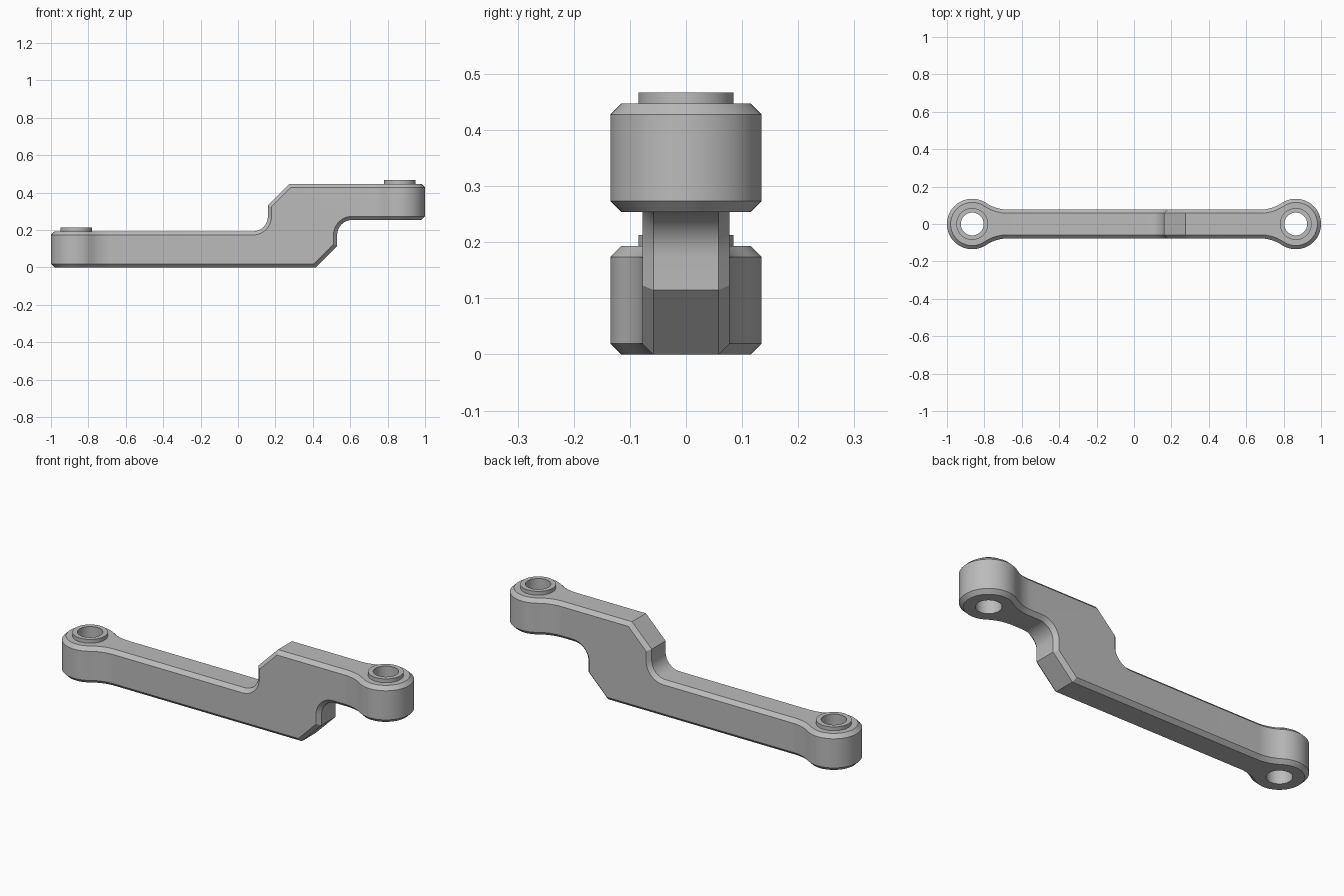
import bpy, bmesh
from math import radians, cos, sin, tan, sqrt, atan2, pi

if "Cube" in bpy.data.objects:
    bpy.data.objects.remove(bpy.data.objects["Cube"], do_unlink=True)

CHAMFER = 0.0195
EYE_X, EYE_R = 0.865, 0.135          # round end eyes
HOLE_R, BOSS_R, BOSS_H = 0.061, 0.085, 0.02
BEAM_Y, FLARE_R = 0.0775, 0.2        # half width and flare into the eyes
LOW_TOP, HIGH_TOP = 0.193, 0.447
STEP_X, STEP_R = 0.16, 0.08          # riser of the step and its fillet
SEGMENTS = 64

steel = bpy.data.materials.new("grey steel")
steel.use_nodes = True
grey = (0.5, 0.5, 0.5, 1)
steel.diffuse_color = grey
steel.node_tree.nodes["Principled BSDF"].inputs["Base Color"].default_value = grey


def finish(name, bm):
    bmesh.ops.recalc_face_normals(bm, faces=bm.faces)
    mesh = bpy.data.meshes.new(name)
    bm.to_mesh(mesh)
    bm.free()
    mesh.materials.append(steel)
    obj = bpy.data.objects.new(name, mesh)
    bpy.context.collection.objects.link(obj)
    return obj


def smooth(obj):
    bpy.ops.object.select_all(action='DESELECT')
    obj.select_set(True)
    bpy.context.view_layer.objects.active = obj
    bpy.ops.object.shade_smooth_by_angle(angle=radians(30))


def arc(cx, cy, r, start, end, steps):
    angles = [start + (end - start) * i / steps for i in range(steps + 1)]
    return [(cx + r * cos(a), cy + r * sin(a)) for a in angles]


def eye_outline(inset):
    """Half plan of the left eye, from its tip to the straight beam."""
    flare_y = BEAM_Y + FLARE_R
    dx = sqrt((EYE_R + FLARE_R) ** 2 - flare_y ** 2)
    joint = atan2(flare_y, dx)
    tip = arc(-EYE_X, 0, EYE_R - inset, pi, joint, 24)
    flare = arc(dx - EYE_X, flare_y, FLARE_R + inset, joint + pi, 1.5 * pi, 10)
    return tip + flare[1:]


def step_profile(inset):
    """Upper step in x and z: fillet, riser, sloped corner."""
    k = inset * tan(pi / 8)
    fillet = arc(STEP_X - STEP_R, LOW_TOP + STEP_R, STEP_R + inset, -pi / 2, 0, 8)
    return fillet + [(STEP_X + inset, 0.332 - k), (0.275 + k, HIGH_TOP - inset)]


def ring(upper, plan_inset, height_inset):
    """Closed loop round the whole arm."""
    eye = eye_outline(plan_inset)
    step = step_profile(height_inset)
    z_left, z_right = LOW_TOP - height_inset, HIGH_TOP - height_inset
    if not upper:                    # underside is the step turned half round
        step = [(0.69 - x, HIGH_TOP - z) for x, z in reversed(step)]
        z_left, z_right = HIGH_TOP - z_right, HIGH_TOP - z_left
    half = [(x, y, z_left) for x, y in eye]
    half += [(x, BEAM_Y - plan_inset, z) for x, z in step]
    half += [(-x, y, z_right) for x, y in reversed(eye)]
    return half + [(x, -y, z) for x, y, z in reversed(half[1:-1])], len(half), len(eye)


# Stepped arm with chamfered rims
bm = bmesh.new()
rings = []
for upper, plan_inset, height_inset in ((False, CHAMFER, 0), (False, 0, CHAMFER),
                                        (True, 0, CHAMFER), (True, CHAMFER, 0)):
    coords, half_n, eye_n = ring(upper, plan_inset, height_inset)
    rings.append([bm.verts.new(c) for c in coords])
total = len(rings[0])
for a, b in zip(rings, rings[1:]):
    for i in range(total):
        j = (i + 1) % total
        bm.faces.new((a[i], a[j], b[j], b[i]))
for loop in (rings[0], rings[-1]):
    first, last = eye_n, half_n - eye_n - 1
    bm.faces.new(loop[:first + 1] + loop[total - first:])
    bm.faces.new(loop[last:total - last + 1])
    for i in range(first, last):
        bm.faces.new((loop[i], loop[i + 1], loop[total - i - 1], loop[total - i]))
arm = finish("stepped_arm", bm)

# Pin holes through both eyes
bm = bmesh.new()
for side in (-1, 1):
    made = bmesh.ops.create_cone(bm, cap_ends=True, segments=SEGMENTS, radius1=HOLE_R,
                                 radius2=HOLE_R, depth=2)
    bmesh.ops.translate(bm, verts=made["verts"], vec=(side * EYE_X, 0, 0))
cutter = finish("hole_cutter", bm)
cutter.hide_render = True
cut = arm.modifiers.new("pin holes", 'BOOLEAN')
cut.operation, cut.solver, cut.object = 'DIFFERENCE', 'EXACT', cutter
bpy.context.view_layer.objects.active = arm
bpy.ops.object.modifier_apply(modifier=cut.name)
bpy.data.objects.remove(cutter, do_unlink=True)
smooth(arm)

# Raised collars round the holes
for name, x, base in (("right_collar", -EYE_X, LOW_TOP), ("left_collar", EYE_X, HIGH_TOP)):
    bm = bmesh.new()
    loops = []
    for r, z in ((BOSS_R, base), (BOSS_R, base + BOSS_H),
                 (HOLE_R, base + BOSS_H), (HOLE_R, base)):
        points = arc(x, 0, r, 0, 2 * pi, SEGMENTS)[:-1]
        loops.append([bm.verts.new((px, py, z)) for px, py in points])
    for a, b in zip(loops, loops[1:]):
        for i in range(SEGMENTS):
            j = (i + 1) % SEGMENTS
            bm.faces.new((a[i], a[j], b[j], b[i]))
    smooth(finish(name, bm))
